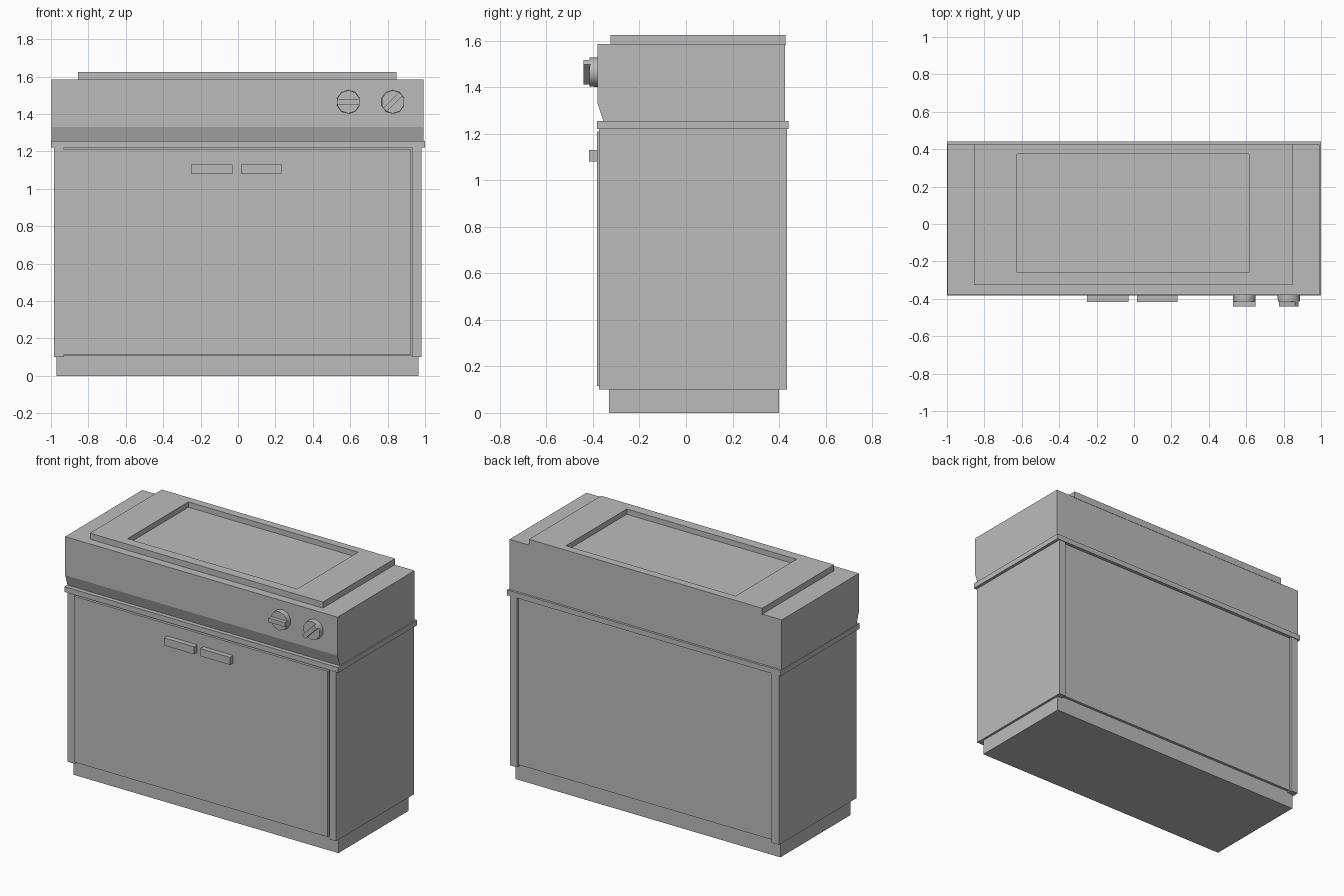
import bpy, bmesh, math
from mathutils import Matrix

cube = bpy.data.objects.get("Cube")
if cube:
    bpy.data.objects.remove(cube, do_unlink=True)

# One plain grey finish
grey = bpy.data.materials.new("plain grey")
grey.use_nodes = True
colour = (0.5, 0.5, 0.5, 1)
grey.diffuse_color = colour
grey.node_tree.nodes["Principled BSDF"].inputs["Base Color"].default_value = colour


def finish(name, bm):
    bmesh.ops.recalc_face_normals(bm, faces=bm.faces)
    mesh = bpy.data.meshes.new(name)
    bm.to_mesh(mesh)
    bm.free()
    mesh.materials.append(grey)
    obj = bpy.data.objects.new(name, mesh)
    bpy.context.collection.objects.link(obj)
    return obj


def add_box(bm, xs, ys, zs):
    centre = [(a + b) / 2 for a, b in (xs, ys, zs)]
    size = [b - a for a, b in (xs, ys, zs)]
    matrix = Matrix.Translation(centre) @ Matrix.Diagonal((*size, 1))
    return bmesh.ops.create_cube(bm, size=1, matrix=matrix)["verts"]


def box(name, xs, ys, zs):
    bm = bmesh.new()
    add_box(bm, xs, ys, zs)
    return finish(name, bm)


# Plinth and cabinet
box("plinth", (-0.97, 0.965), (-0.33, 0.40), (0, 0.11))
box("left_side_panel", (0.93, 0.98), (-0.375, 0.435), (0.1, 1.22))
box("right_side_panel", (-0.985, -0.93), (-0.375, 0.435), (0.1, 1.22))
box("cabinet_core", (-0.93, 0.93), (-0.355, 0.418), (0.11, 1.22))
box("front_door", (-0.93, 0.924), (-0.383, -0.355), (0.115, 1.21))
box("counter_lip", (-1, 1), (-0.383, 0.44), (1.22, 1.255))

# Door handles
box("right_handle", (-0.25, -0.03), (-0.416, -0.38), (1.08, 1.13))
box("left_handle", (0.015, 0.233), (-0.416, -0.38), (1.08, 1.13))

# Upper housing, extruded from its side profile
profile = [(-0.355, 1.255), (-0.38, 1.33), (-0.38, 1.585), (0.425, 1.585), (0.425, 1.255)]
bm = bmesh.new()
face = bm.faces.new([bm.verts.new((-0.997, y, z)) for y, z in profile])
side = bmesh.ops.extrude_face_region(bm, geom=[face])["geom"]
bmesh.ops.translate(bm, vec=(1.99, 0, 0),
                    verts=[v for v in side if isinstance(v, bmesh.types.BMVert)])
finish("control_housing", bm)

# Top plate with a shallow rectangular tray
bm = bmesh.new()
add_box(bm, (-0.855, 0.848), (-0.325, 0.427), (1.58, 1.625))
top = max(bm.faces, key=lambda f: f.calc_center_median().z)
bmesh.ops.inset_region(bm, faces=[top], thickness=0.1)
for v in top.verts:
    v.co.x = 0.615 if v.co.x > 0 else -0.625
    v.co.y = 0.375 if v.co.y > 0 else -0.26
bmesh.ops.inset_region(bm, faces=[top], thickness=0.0005, depth=-0.035)
finish("top_plate", bm)


# Dials with raised grips
def dial(name, x, angle):
    bm = bmesh.new()
    bmesh.ops.create_cone(bm, cap_ends=True, segments=10, radius1=0.064,
                          radius2=0.062, depth=0.045,
                          matrix=Matrix.Translation((0, -0.3925, 0))
                          @ Matrix.Rotation(math.pi / 2, 4, "X"))
    grip = add_box(bm, (-0.06, 0.06), (-0.44, -0.41), (-0.014, 0.014))
    bmesh.ops.rotate(bm, verts=grip, cent=(0, 0, 0),
                     matrix=Matrix.Rotation(-angle, 3, "Y"))
    obj = finish(name, bm)
    obj.location = (x, 0, 1.465)
    bpy.ops.object.select_all(action="DESELECT")
    obj.select_set(True)
    bpy.context.view_layer.objects.active = obj
    bpy.ops.object.shade_smooth_by_angle(angle=math.radians(40))


dial("inner_dial", 0.59, 0)
dial("outer_dial", 0.828, math.radians(45))
